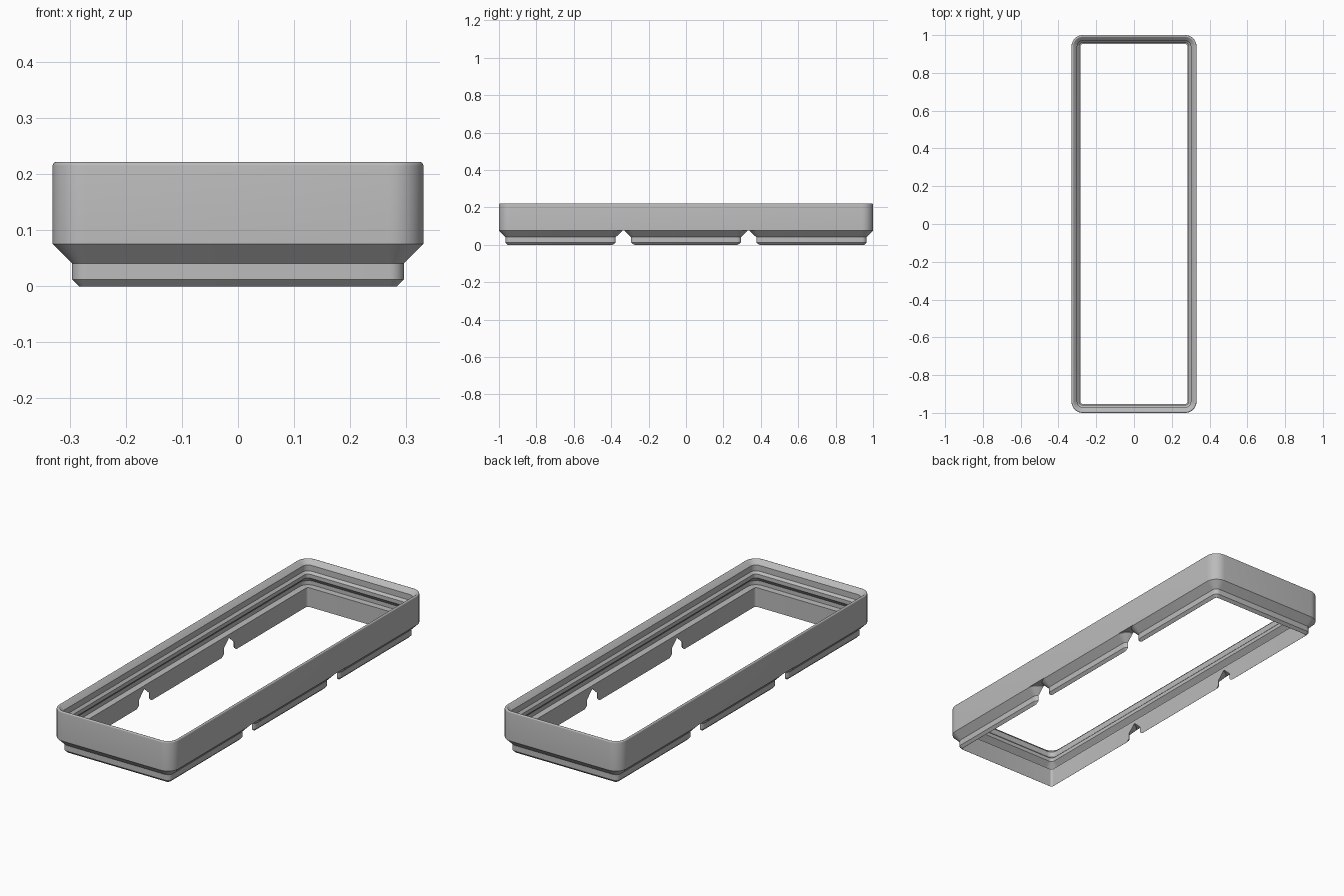
import bpy, bmesh, math

cube = bpy.data.objects.get("Cube")
if cube:
    bpy.data.objects.remove(cube, do_unlink=True)

HALF_X, HALF_Y = 0.331, 1.0      # outer half sizes of the frame
RADIUS = 0.06                    # outer corner radius
PITCH = 0.669                    # spacing of the feet
FOOT_TOP = 0.078
OPENING = 0.0475                 # inset of the clear opening

grey = bpy.data.materials.new("plain grey")
grey.use_nodes = True
colour = (0.5, 0.5, 0.5, 1)
grey.diffuse_color = colour
grey.node_tree.nodes["Principled BSDF"].inputs["Base Color"].default_value = colour


def rounded_ring(bm, hx, hy, inset, z, cy=0, steps=8):
    """Ring of vertices on a rounded rectangle, offset inwards."""
    r = RADIUS - inset
    ring = []
    for quarter, (sx, sy) in enumerate([(1, 1), (-1, 1), (-1, -1), (1, -1)]):
        for i in range(steps + 1):
            a = (quarter + i / steps) * math.pi / 2
            ring.append(bm.verts.new((sx * (hx - RADIUS) + r * math.cos(a),
                                      cy + sy * (hy - RADIUS) + r * math.sin(a), z)))
    return ring


def loft(name, hx, hy, profile, cy=0, closed=False):
    """Sweep an (inset, height) profile round a rounded rectangle."""
    bm = bmesh.new()
    rings = [rounded_ring(bm, hx, hy, inset, z, cy) for inset, z in profile]
    pairs = list(zip(rings, rings[1:]))
    if closed:
        pairs.append((rings[-1], rings[0]))
    else:
        bm.faces.new(rings[0])
        bm.faces.new(rings[-1])
    n = len(rings[0])
    for a, b in pairs:
        for i in range(n):
            j = (i + 1) % n
            bm.faces.new((a[i], a[j], b[j], b[i]))
    bmesh.ops.recalc_face_normals(bm, faces=bm.faces[:])
    mesh = bpy.data.meshes.new(name)
    bm.to_mesh(mesh)
    bm.free()
    mesh.materials.append(grey)
    obj = bpy.data.objects.new(name, mesh)
    bpy.context.collection.objects.link(obj)
    return obj


def smooth(obj):
    bpy.ops.object.select_all(action='DESELECT')
    obj.select_set(True)
    bpy.context.view_layer.objects.active = obj
    bpy.ops.object.shade_smooth_by_angle(angle=math.radians(25))


# Upper frame: outer wall, rounded rim, stepped inner lip, undercut and floor ledge
rim = 0.0065
profile = [(OPENING, FOOT_TOP), (0, FOOT_TOP)]
for i in range(7):
    a = math.pi - i / 6 * math.pi * 0.75
    profile.append((rim + rim * math.cos(a), 0.2222 - rim + rim * math.sin(a)))
profile += [(0.0303, 0.201), (0.0303, 0.172), (0.0414, 0.161), (0.0414, 0.142),
            (0.0151, 0.116), (0.0151, 0.0956), (OPENING, 0.0956)]
smooth(loft("frame_wall", HALF_X, HALF_Y, profile, closed=True))

# Feet: three stepped blocks with the common opening cut through them
cutter = loft("opening_cutter", HALF_X, HALF_Y, [(OPENING, -0.1), (OPENING, 0.3)])
cutter.hide_render = True
foot_profile = [(0.047, 0), (0.0343, 0.0127), (0.0343, 0.0414), (0, 0.0757), (0, FOOT_TOP)]
for k, name in zip((-1, 0, 1), ("front_foot", "middle_foot", "back_foot")):
    foot = loft(name, HALF_X, HALF_X, foot_profile, cy=k * PITCH)
    cut = foot.modifiers.new("opening", 'BOOLEAN')
    cut.operation = 'DIFFERENCE'
    cut.solver = 'EXACT'
    cut.object = cutter
    bpy.context.view_layer.objects.active = foot
    bpy.ops.object.modifier_apply(modifier=cut.name)
    smooth(foot)
bpy.data.objects.remove(cutter, do_unlink=True)
